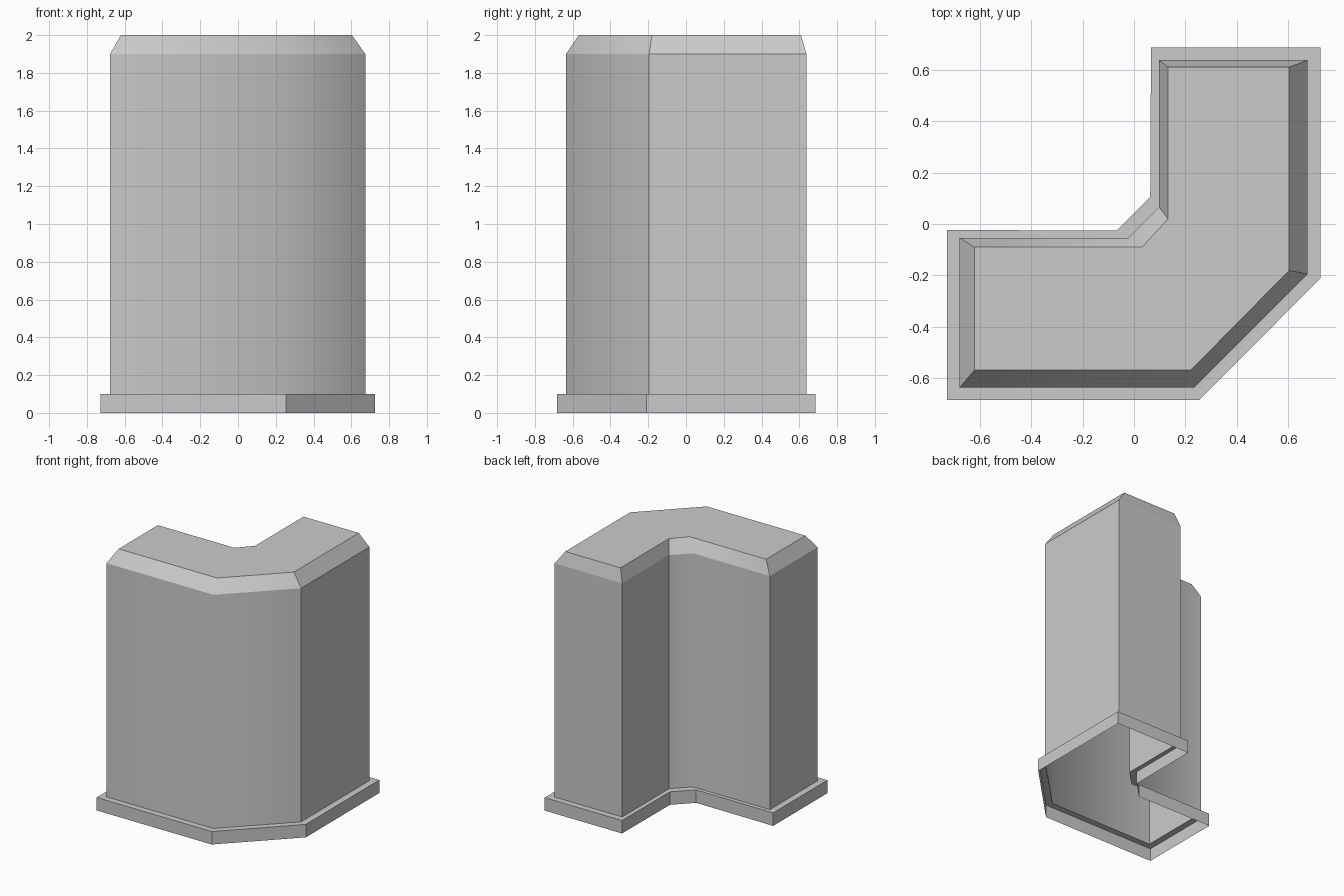
import bpy, bmesh

if "Cube" in bpy.data.objects:
    bpy.data.objects.remove(bpy.data.objects["Cube"])

# Cross-section outlines, counter-clockwise from the front left corner
LIP = [(-.727, -.683), (.255, -.683), (.725, -.21), (.725, .685),
       (.066, .685), (.063, .105), (-.068, -.026), (-.727, -.023)]
BODY = [(-.677, -.635), (.234, -.635), (.674, -.195), (.674, .637),
        (.098, .637), (.098, .065), (-.022, -.054), (-.677, -.054)]
TOP = [(-.62, -.568), (.22, -.568), (.603, -.18), (.603, .609),
       (.132, .609), (.132, .02), (.032, -.09), (-.62, -.09)]
SMOOTH_CORNERS = (1, 6)  # outer and inner bend corners that are shaded soft


def loft(name, sections, cap=False, soft_bands=()):
    """Skin stacked outlines; bands in soft_bands blend over the soft corners."""
    bm = bmesh.new()
    rings = [[bm.verts.new((x, y, z)) for x, y in outline] for outline, z in sections]
    n = len(rings[0])
    for a, b in zip(rings, rings[1:]):
        for i in range(n):
            j = (i + 1) % n
            bm.faces.new((a[i], a[j], b[j], b[i]))
    if cap:
        bm.faces.new(rings[-1])
    for f in bm.faces:
        f.smooth = True
    for e in bm.edges:
        e.smooth = False
    for k in soft_bands:
        for i in SMOOTH_CORNERS:
            bm.edges.get((rings[k][i], rings[k + 1][i])).smooth = True
    mesh = bpy.data.meshes.new(name)
    bm.to_mesh(mesh)
    bm.free()
    obj = bpy.data.objects.new(name, mesh)
    bpy.context.collection.objects.link(obj)
    return obj


# Hollow corner shell with bevelled, closed top
loft("corner_shell", [(BODY, .1), (BODY, 1.9), (TOP, 2)], cap=True, soft_bands=(0, 1))

# Base rim: outer band and ledge, open underneath
loft("base_rim", [(LIP, 0), (LIP, .1), (BODY, .1)])
